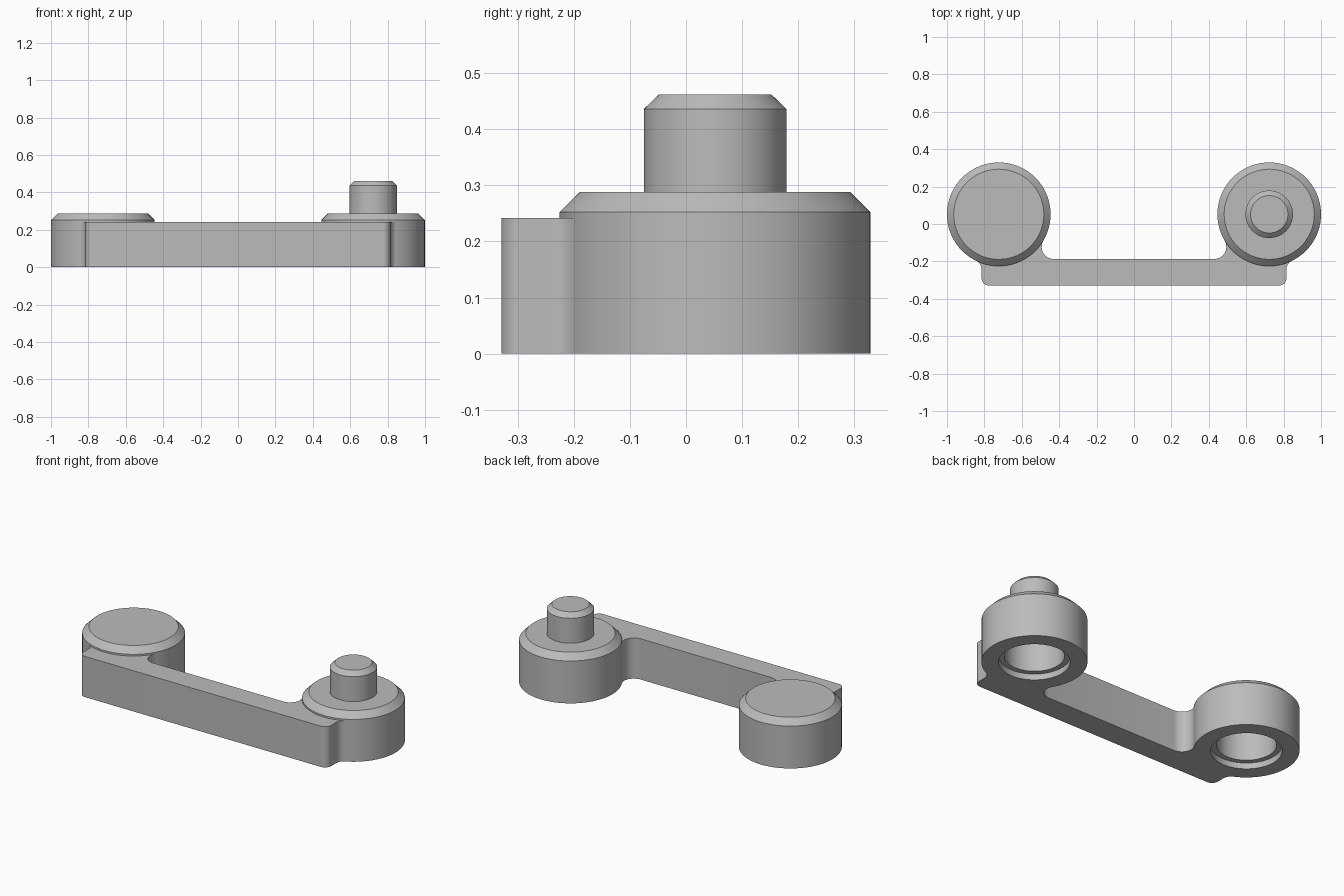
import bpy, bmesh
from math import pi, cos, sin, atan2, sqrt, radians
from mathutils import Vector, Matrix

cube = bpy.data.objects.get("Cube")
if cube:
    bpy.data.objects.remove(cube, do_unlink=True)

grey = bpy.data.materials.new("plain grey")
grey.use_nodes = True
grey.diffuse_color = (0.5, 0.5, 0.5, 1)
grey.node_tree.nodes["Principled BSDF"].inputs["Base Color"].default_value = (0.5, 0.5, 0.5, 1)

BOSS = Vector((0.723, 0.052))   # boss centre on the +x side
R = 0.277                       # boss radius
BACK, FRONT, END = -0.187, -0.329, 0.815
BAR_TOP = 0.242


def finish(name, bm):
    bmesh.ops.recalc_face_normals(bm, faces=bm.faces[:])
    mesh = bpy.data.meshes.new(name)
    bm.to_mesh(mesh)
    bm.free()
    mesh.materials.append(grey)
    obj = bpy.data.objects.new(name, mesh)
    bpy.context.collection.objects.link(obj)
    bpy.ops.object.select_all(action="DESELECT")
    obj.select_set(True)
    bpy.context.view_layer.objects.active = obj
    bpy.ops.object.shade_smooth_by_angle(angle=radians(30))
    return obj


def lathe(name, x, profile, steps=72):
    """Revolve (radius, z) points about a vertical axis at a boss centre."""
    bm = bmesh.new()
    verts = [bm.verts.new((r, 0, z)) for r, z in profile]
    edges = [bm.edges.new(pair) for pair in zip(verts, verts[1:])]
    bmesh.ops.spin(bm, geom=verts + edges, cent=(0, 0, 0), axis=(0, 0, 1),
                   angle=2 * pi, steps=steps, use_duplicate=False)
    bmesh.ops.remove_doubles(bm, verts=bm.verts[:], dist=1e-4)
    bmesh.ops.translate(bm, verts=bm.verts[:], vec=(x, BOSS.y, 0))
    return finish(name, bm)


def arc(centre, radius, start, end, steps=10):
    """Points along the shorter arc between two angles."""
    turn = (end - start + pi) % (2 * pi) - pi
    return [centre + radius * Vector((cos(start + turn * i / steps),
                                      sin(start + turn * i / steps)))
            for i in range(steps + 1)]


def angle_to(a, b):
    return atan2(b.y - a.y, b.x - a.x)


# Bosses: chamfered cap, stepped blind bore underneath
boss_profile = [(0, 0.22), (0.157, 0.22), (0.157, 0.035), (0.187, 0.035), (0.187, 0),
                (R, 0), (R, 0.252), (0.241, 0.288), (0, 0.288)]
for side, label in ((1, "left"), (-1, "right")):
    lathe(label + "_boss", side * BOSS.x, boss_profile)

# Chamfered pin on the left boss
lathe("pin", BOSS.x, [(0, 0.28), (0.127, 0.28), (0.127, 0.436), (0.1, 0.462), (0, 0.462)])

# Link bar: half outline with rounded corner and fillets into the boss
r_in, r_out, r_corner = 0.065, 0.05, 0.04
cy = BACK + r_in
inner = Vector((BOSS.x - sqrt((R + r_in) ** 2 - (cy - BOSS.y) ** 2), cy))
cx = END + r_out
outer = Vector((cx, BOSS.y - sqrt((R + r_out) ** 2 - (cx - BOSS.x) ** 2)))
corner = Vector((END - r_corner, FRONT + r_corner))
half = arc(corner, r_corner, -pi / 2, 0)
half += arc(outer, r_out, pi, angle_to(outer, BOSS))
half += arc(BOSS, R - 0.004, angle_to(BOSS, outer), angle_to(BOSS, inner), 20)
half += arc(inner, r_in, angle_to(inner, BOSS), -pi / 2)
outline = half + [Vector((-p.x, p.y)) for p in reversed(half)]

bm = bmesh.new()
base = bm.faces.new([bm.verts.new((p.x, p.y, 0)) for p in outline])
top = bmesh.ops.extrude_face_region(bm, geom=[base], use_keep_orig=True)["geom"]
bmesh.ops.translate(bm, verts=[v for v in top if isinstance(v, bmesh.types.BMVert)],
                    vec=(0, 0, BAR_TOP))
finish("link_bar", bm)
